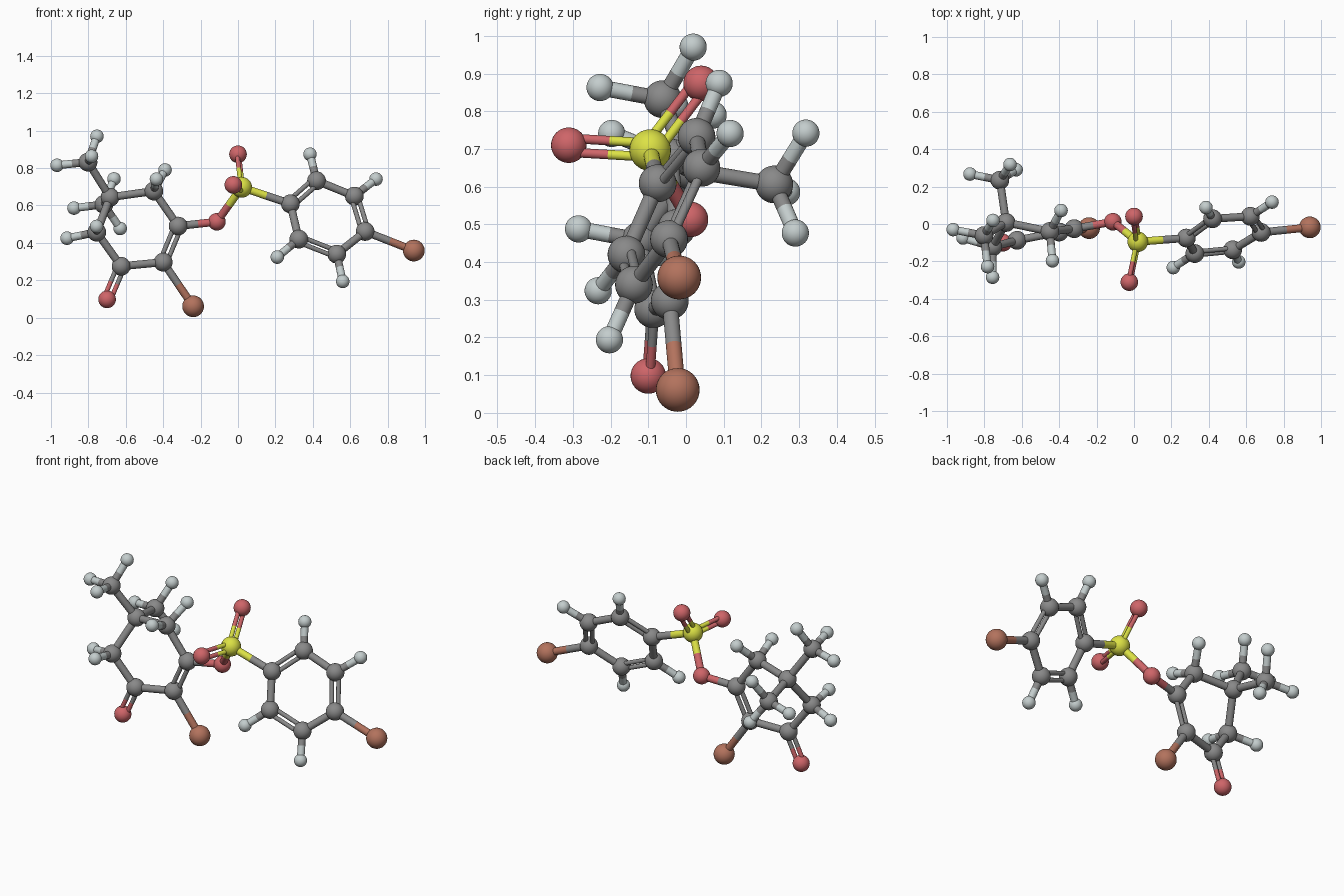
import bpy, bmesh
from mathutils import Vector, Matrix

if "Cube" in bpy.data.objects:
    bpy.data.objects.remove(bpy.data.objects["Cube"])

# element: (radius, colour, plain name)
ELEMENTS = {
    "C": (0.050, (0.25, 0.25, 0.25, 1), "carbon"),
    "H": (0.036, (0.55, 0.61, 0.61, 1), "hydrogen"),
    "O": (0.047, (0.62, 0.13, 0.14, 1), "oxygen"),
    "S": (0.055, (0.72, 0.76, 0.06, 1), "sulfur"),
    "B": (0.058, (0.45, 0.17, 0.11, 1), "bromine"),
}
MATS = {}
for key, (_, col, name) in ELEMENTS.items():
    MATS[key] = bpy.data.materials.new(name + "_colour")
    MATS[key].diffuse_color = col

# atom centres; the first letter of the key is the element
A = {
    # sulfonate group
    "S": (0.02, -0.095, 0.697), "O1": (0, 0.04, 0.874), "O2": (-0.025, -0.311, 0.71),
    "O3": (-0.113, 0.012, 0.513),
    # aromatic ring
    "C1": (0.28, -0.075, 0.609), "C2": (0.42, 0.028, 0.732), "C3": (0.622, 0.041, 0.65),
    "C4": (0.68, -0.045, 0.461), "C5": (0.528, -0.138, 0.34), "C6": (0.325, -0.158, 0.42),
    "B4": (0.94, -0.018, 0.359), "H2": (0.385, 0.088, 0.874), "H3": (0.738, 0.117, 0.741),
    "H5": (0.56, -0.203, 0.194), "H6": (0.21, -0.233, 0.324),
    # cyclohexenone ring
    "Ca": (-0.32, -0.025, 0.49), "Cb": (-0.4, -0.043, 0.297), "Cc": (-0.625, -0.087, 0.275),
    "Cd": (-0.755, -0.122, 0.457), "Cq": (-0.684, 0.008, 0.644), "Ce": (-0.45, -0.04, 0.677),
    "Bb": (-0.24, -0.022, 0.061), "Oc": (-0.7, -0.1, 0.098),
    "Hd1": (-0.756, -0.285, 0.488), "Hd2": (-0.914, -0.075, 0.425),
    "He1": (-0.39, 0.072, 0.79), "He2": (-0.436, -0.197, 0.741),
    # methyl groups
    "Cm": (-0.802, -0.062, 0.832), "Hm1": (-0.754, 0.019, 0.97),
    "Hm2": (-0.967, -0.03, 0.815), "Hm3": (-0.783, -0.228, 0.863),
    "Cn": (-0.717, 0.234, 0.606), "Hn1": (-0.663, 0.318, 0.742),
    "Hn2": (-0.63, 0.29, 0.477), "Hn3": (-0.877, 0.267, 0.586),
}
A = {k: Vector(v) for k, v in A.items()}

SINGLE = """S-O3 S-C1 O3-Ca C2-C3 C4-C5 C6-C1 C4-B4 C2-H2 C3-H3 C5-H5 C6-H6
Cb-Cc Cc-Cd Cd-Cq Cq-Ce Ce-Ca Cb-Bb Cd-Hd1 Cd-Hd2 Ce-He1 Ce-He2 Cq-Cm Cq-Cn
Cm-Hm1 Cm-Hm2 Cm-Hm3 Cn-Hn1 Cn-Hn2 Cn-Hn3""".split()
# the third atom sets the plane in which the two rods lie
DOUBLE = "S-O1-O2 S-O2-O1 C1-C2-C4 C3-C4-C1 C5-C6-C2 Ca-Cb-Cd Cc-Oc-Cb".split()


def finish(bm, name, key):
    for f in bm.faces:
        f.smooth = len(f.verts) <= 4
    mesh = bpy.data.meshes.new(name)
    bm.to_mesh(mesh)
    bm.free()
    mesh.materials.append(MATS[key])
    bpy.context.collection.objects.link(bpy.data.objects.new(name, mesh))


def atom(label, pos):
    bm = bmesh.new()
    bmesh.ops.create_uvsphere(bm, u_segments=32, v_segments=20, radius=ELEMENTS[label[0]][0],
                              matrix=Matrix.Translation(pos))
    finish(bm, f"{ELEMENTS[label[0]][2]}_atom_{label}", label[0])


def rod(bm, p, q, r):
    d = q - p
    m = Matrix.Translation((p + q) / 2) @ d.to_track_quat("Z", "Y").to_matrix().to_4x4()
    bmesh.ops.create_cone(bm, cap_ends=True, segments=20, radius1=r, radius2=r,
                          depth=d.length, matrix=m)


def bond(a, b, r, offsets):
    # each half of a bond takes the colour of its own atom
    mid = (A[a] + A[b]) / 2
    for end, other in ((a, b), (b, a)):
        bm = bmesh.new()
        for off in offsets:
            rod(bm, A[end] + off, mid + off, r)
        finish(bm, f"bond_half_{end}_to_{other}", end[0])


# atoms
for label, pos in A.items():
    atom(label, pos)

# single bonds
for s in SINGLE:
    a, b = s.split("-")
    bond(a, b, 0.021, [Vector()])

# double bonds
for s in DOUBLE:
    a, b, c = s.split("-")
    axis = (A[b] - A[a]).normalized()
    side = A[c] - A[a]
    side = (side - axis * side.dot(axis)).normalized() * 0.019
    bond(a, b, 0.0125, [side, -side])

for m in bpy.data.materials:
    if m.users and not m.is_grease_pencil:
        m.use_nodes = True
        m.node_tree.nodes["Principled BSDF"].inputs["Base Color"].default_value = m.diffuse_color
